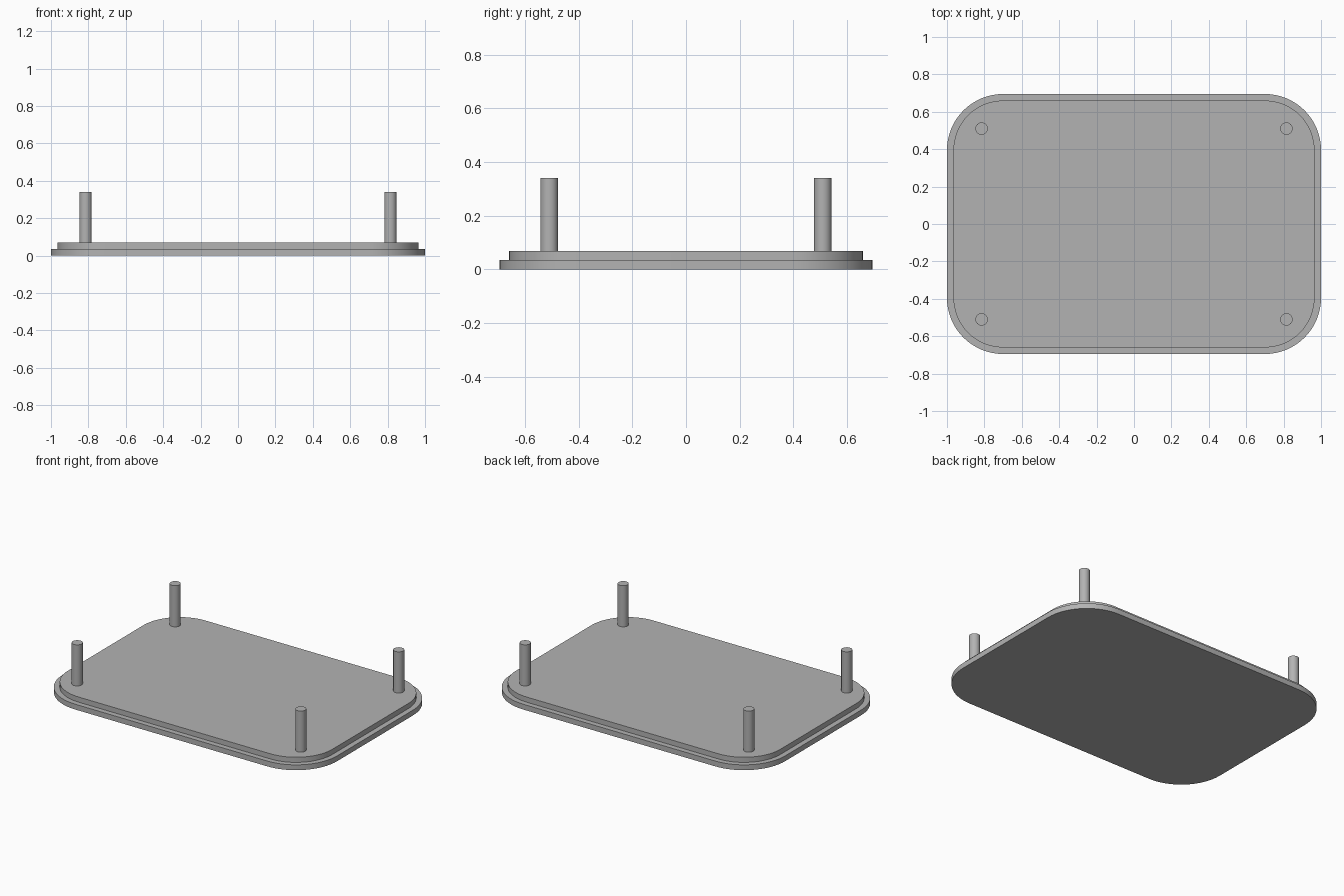
import bpy
import bmesh
from math import cos, sin, pi, radians

cube = bpy.data.objects.get("Cube")
if cube:
    bpy.data.objects.remove(cube, do_unlink=True)

GREY = (0.45, 0.45, 0.45, 1)
grey = bpy.data.materials.new("plain grey")
grey.use_nodes = True
grey.diffuse_color = GREY
grey.node_tree.nodes["Principled BSDF"].inputs["Base Color"].default_value = GREY


def rounded_outline(half_x, half_y, radius, steps=16):
    """Counter-clockwise rounded rectangle."""
    points = []
    for quarter, (sx, sy) in enumerate([(1, 1), (-1, 1), (-1, -1), (1, -1)]):
        for i in range(steps + 1):
            a = (quarter + i / steps) * pi / 2
            points.append((sx * (half_x - radius) + radius * cos(a),
                           sy * (half_y - radius) + radius * sin(a)))
    return points


def extrude_outline(name, outline, z0, z1, location=(0, 0)):
    bm = bmesh.new()
    bottom = [bm.verts.new((x, y, z0)) for x, y in outline]
    top = [bm.verts.new((x, y, z1)) for x, y in outline]
    bm.faces.new(bottom[::-1])
    bm.faces.new(top)
    for i in range(len(outline)):
        j = (i + 1) % len(outline)
        bm.faces.new((bottom[i], bottom[j], top[j], top[i]))
    mesh = bpy.data.meshes.new(name)
    bm.to_mesh(mesh)
    bm.free()
    mesh.materials.append(grey)
    obj = bpy.data.objects.new(name, mesh)
    obj.location = (*location, 0)
    bpy.context.collection.objects.link(obj)
    bpy.ops.object.select_all(action="DESELECT")
    obj.select_set(True)
    bpy.context.view_layer.objects.active = obj
    bpy.ops.object.shade_smooth_by_angle(angle=radians(30))
    return obj


# Stepped plate: wide lower flange and narrower upper step
FLANGE_TOP, PLATE_TOP, PIN_TOP = 0.035, 0.069, 0.34
STEP = 0.035
extrude_outline("lower_flange", rounded_outline(1, 0.695, 0.3), 0, FLANGE_TOP)
extrude_outline("upper_plate", rounded_outline(1 - STEP, 0.695 - STEP, 0.3 - STEP),
                FLANGE_TOP, PLATE_TOP)

# Four round corner pins
PIN_RADIUS, PIN_SIDES = 0.033, 32
circle = [(PIN_RADIUS * cos(2 * pi * i / PIN_SIDES),
           PIN_RADIUS * sin(2 * pi * i / PIN_SIDES)) for i in range(PIN_SIDES)]
for side, sx in (("left", 1), ("right", -1)):
    for end, sy in (("front", -1), ("back", 1)):
        extrude_outline(f"{end}_{side}_pin", circle, PLATE_TOP, PIN_TOP,
                        (sx * 0.815, sy * 0.51))
